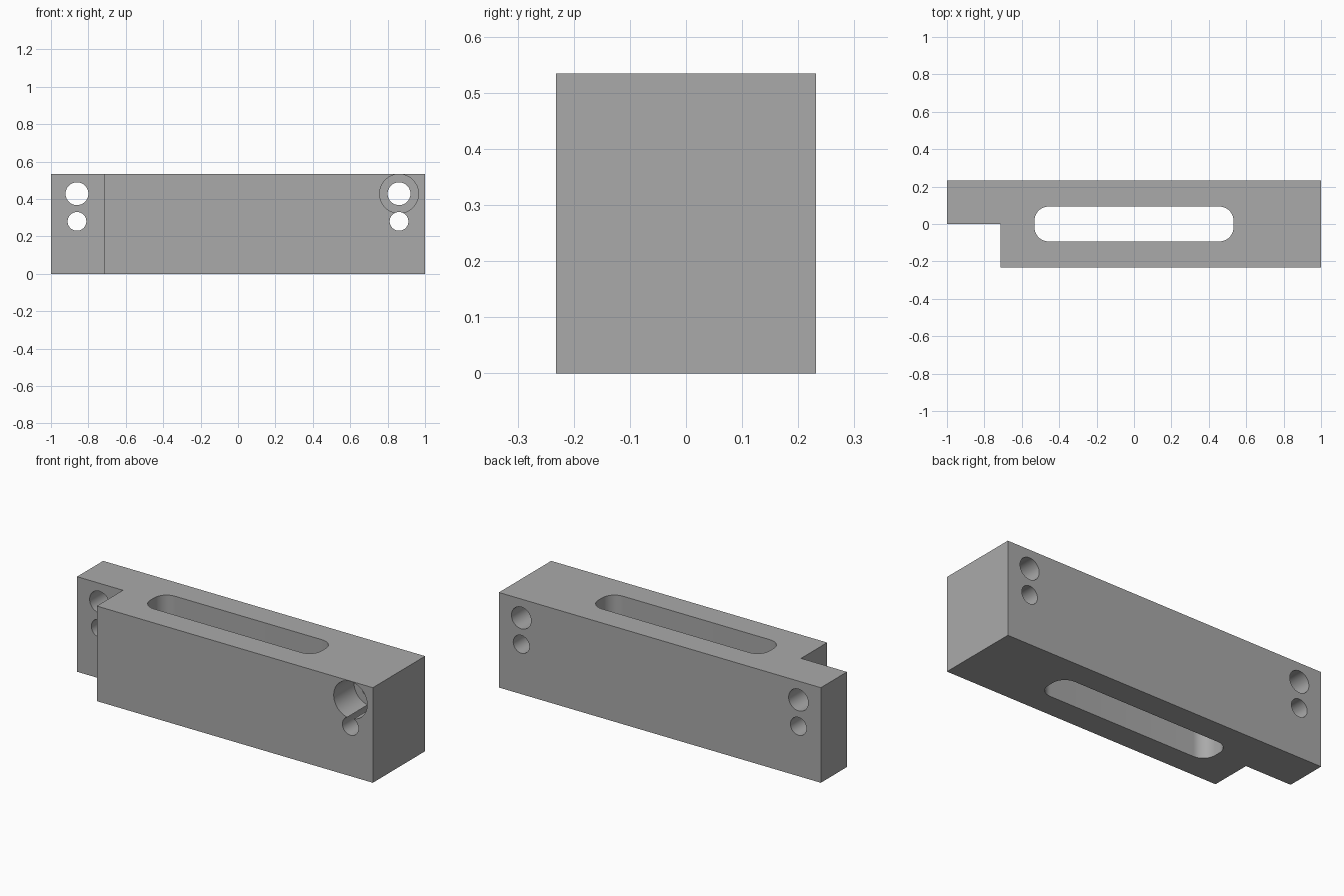
import bpy, bmesh, math
from mathutils import Matrix

cube = bpy.data.objects.get("Cube")
if cube:
    bpy.data.objects.remove(cube, do_unlink=True)

HALF_Y, HEIGHT = 0.232, 0.534
SLOT_X, SLOT_Y, SLOT_R = 0.532, 0.093, 0.075
HOLE_X, UPPER_Z, LOWER_Z = 0.861, 0.428, 0.28

steel = bpy.data.materials.new("plain grey")
steel.diffuse_color = (0.4, 0.4, 0.4, 1)
steel.use_nodes = True
steel.node_tree.nodes["Principled BSDF"].inputs["Base Color"].default_value = (0.4, 0.4, 0.4, 1)


def make_object(name, bm):
    bmesh.ops.recalc_face_normals(bm, faces=bm.faces)
    mesh = bpy.data.meshes.new(name)
    bm.to_mesh(mesh)
    bm.free()
    mesh.materials.append(steel)
    obj = bpy.data.objects.new(name, mesh)
    bpy.context.collection.objects.link(obj)
    return obj


def prism(name, outline, z0, z1):
    """Extrude a plan outline upward from z0 to z1."""
    bm = bmesh.new()
    face = bm.faces.new([bm.verts.new((x, y, z0)) for x, y in outline])
    top = bmesh.ops.extrude_face_region(bm, geom=[face])["geom"]
    verts = [v for v in top if isinstance(v, bmesh.types.BMVert)]
    bmesh.ops.translate(bm, vec=(0, 0, z1 - z0), verts=verts)
    return make_object(name, bm)


def bore(name, x, z, radius, y0, y1):
    """Cylinder along y used to drill the block."""
    bm = bmesh.new()
    place = Matrix.Translation((x, (y0 + y1) / 2, z)) @ Matrix.Rotation(math.pi / 2, 4, "X")
    bmesh.ops.create_cone(bm, cap_ends=True, segments=64, radius1=radius,
                          radius2=radius, depth=y1 - y0, matrix=place)
    return make_object(name, bm)


# Block with a half-depth tongue at the -x end
block = prism("mounting_block", [(-1, 0), (-0.715, 0), (-0.715, -HALF_Y),
                                 (1, -HALF_Y), (1, HALF_Y), (-1, HALF_Y)], 0, HEIGHT)

# Rounded slot running through from top to bottom
slot = []
for i, (sx, sy) in enumerate([(1, 1), (-1, 1), (-1, -1), (1, -1)]):
    for k in range(13):
        a = (i + k / 12) * math.pi / 2
        slot.append((sx * (SLOT_X - SLOT_R) + SLOT_R * math.cos(a),
                     sy * (SLOT_Y - SLOT_R) + SLOT_R * math.sin(a)))
cutters = [prism("slot_cutter", slot, -0.1, HEIGHT + 0.1)]

# Paired cross holes at both ends, and the counterbore at the front
for x in (-HOLE_X, HOLE_X):
    cutters.append(bore("upper_hole_cutter", x, UPPER_Z, 0.061, -0.4, 0.4))
    cutters.append(bore("lower_hole_cutter", x, LOWER_Z, 0.05, -0.4, 0.4))
cutters.append(bore("counterbore_cutter", HOLE_X, UPPER_Z, 0.104, -0.4, -HALF_Y + 0.18))

bpy.ops.object.select_all(action="DESELECT")
block.select_set(True)
bpy.context.view_layer.objects.active = block
for cutter in cutters:
    mod = block.modifiers.new("cut", "BOOLEAN")
    mod.operation, mod.solver, mod.object = "DIFFERENCE", "EXACT", cutter
    bpy.ops.object.modifier_apply(modifier=mod.name)
    bpy.data.objects.remove(cutter, do_unlink=True)

bpy.ops.object.shade_smooth_by_angle(angle=math.radians(30))
